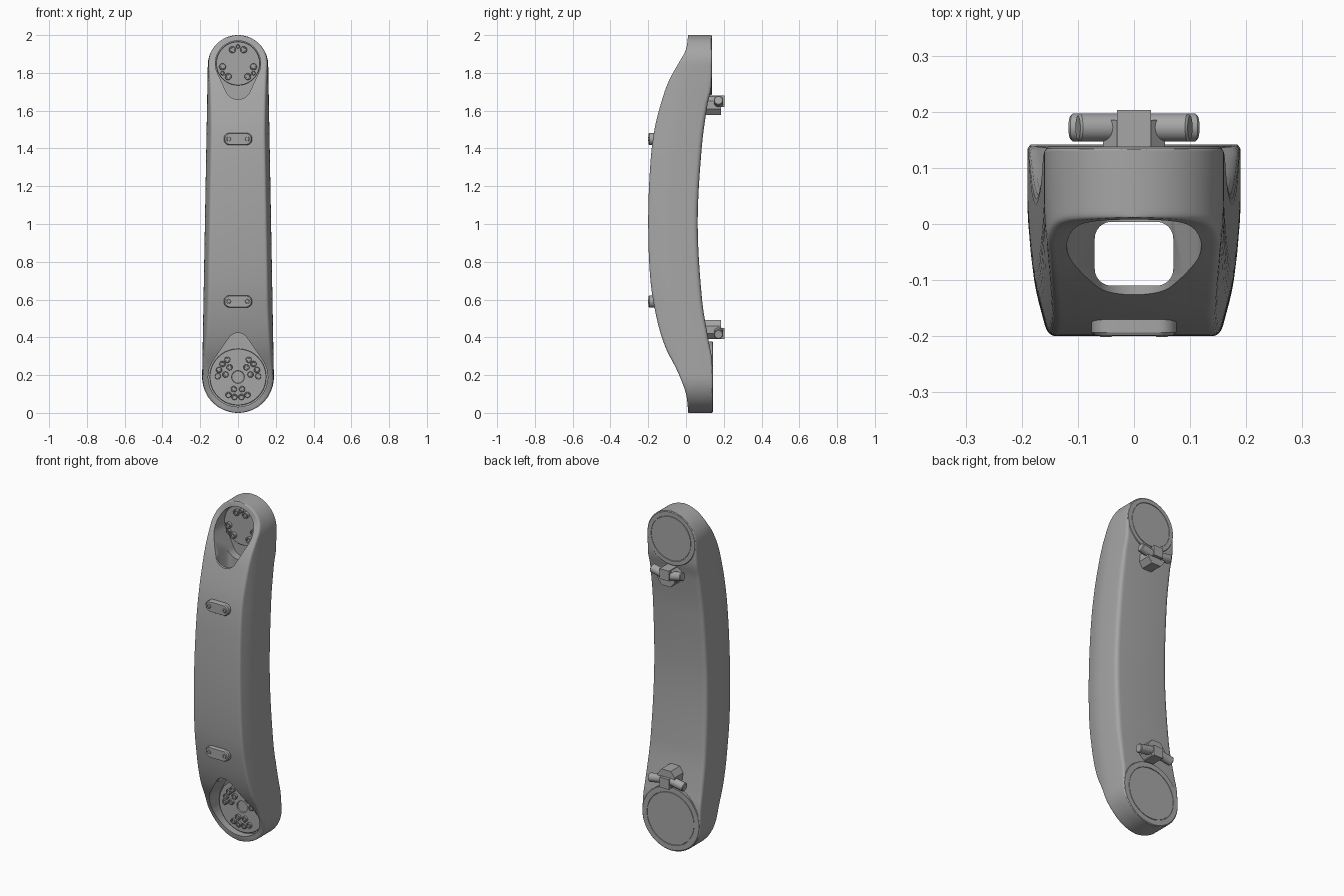
import bpy, bmesh, math
from mathutils import Vector

old = bpy.data.objects.get("Cube")
if old:
    bpy.data.objects.remove(old, do_unlink=True)

grey = bpy.data.materials.new("satin_grey")
grey.use_nodes = True
colour = (0.38, 0.38, 0.38, 1)
grey.diffuse_color = colour
grey.node_tree.nodes["Principled BSDF"].inputs["Base Color"].default_value = colour

LOW_Z, LOW_R, TOP_Z, TOP_R = 0.19, 0.19, 1.84, 0.16


def finish(name, bm, angle=30):
    bmesh.ops.recalc_face_normals(bm, faces=bm.faces)
    mesh = bpy.data.meshes.new(name)
    bm.to_mesh(mesh)
    bm.free()
    mesh.materials.append(grey)
    ob = bpy.data.objects.new(name, mesh)
    bpy.context.collection.objects.link(ob)
    smooth(ob, angle)
    return ob


def smooth(ob, angle=30):
    bpy.ops.object.select_all(action='DESELECT')
    ob.select_set(True)
    bpy.context.view_layer.objects.active = ob
    bpy.ops.object.shade_smooth_by_angle(angle=math.radians(angle))


def loft(name, rings, closed=False):
    bm = bmesh.new()
    rows = [[bm.verts.new(p) for p in ring] for ring in rings]
    n = len(rows[0])
    for a, b in zip(rows, rows[1:]):
        for i in range(n):
            j = (i + 1) % n
            bm.faces.new((a[i], a[j], b[j], b[i]))
    bm.faces.new(rows[0])
    bm.faces.new(rows[-1])
    return finish(name, bm)


def prism(name, outline, y0, y1, bevel=0):
    """Outline in x, z pushed from y0 (front) to y1; bevel shrinks the front rim."""
    cx = sum(p[0] for p in outline) / len(outline)
    cz = sum(p[1] for p in outline) / len(outline)

    def ring(y, inset):
        out = []
        for x, z in outline:
            d = Vector((x - cx, z - cz))
            d *= 1 - inset / d.length
            out.append((cx + d.x, y, cz + d.y))
        return out
    rings = [ring(y0, bevel)]
    if bevel:
        rings.append(ring(y0 + bevel, 0))
    return loft(name, rings + [ring(y1, 0)])


def capsule(z0, r0, z1, r1, steps=28):
    """Outline around a lower and an upper circle."""
    a = math.asin((r0 - r1) / (z1 - z0))
    pts = []
    for zc, r, start, end in ((z1, r1, a, math.pi - a), (z0, r0, math.pi - a, math.tau + a)):
        for i in range(steps + 1):
            t = start + (end - start) * i / steps
            pts.append((r * math.cos(t), zc + r * math.sin(t)))
    return pts


def lathe(name, x, z, profile, steps=64):
    """Turn (radius, y) points about an axis along y."""
    return loft(name, [[(x + r * math.cos(math.tau * i / steps), y,
                         z + r * math.sin(math.tau * i / steps))
                        for i in range(steps)] for r, y in profile])


def rod(name, a, b, r):
    a, b = Vector(a), Vector(b)
    d = (b - a).normalized()
    u = d.cross(Vector((0, 1, 0))).normalized()
    v = d.cross(u)
    ring = [(u * math.cos(math.tau * i / 24) + v * math.sin(math.tau * i / 24)) for i in range(24)]
    return loft(name, [[p + w * (r - e) for w in ring]
                       for p, e in ((a, 0), (b - d * 0.004, 0), (b, 0.004))])


def curve(pts, z):
    """Smooth curve through (z, y) points."""
    def slope(i):
        lo, hi = max(i - 1, 0), min(i + 1, len(pts) - 1)
        return (pts[hi][1] - pts[lo][1]) / (pts[hi][0] - pts[lo][0])
    for i in range(len(pts) - 1):
        (za, ya), (zb, yb) = pts[i], pts[i + 1]
        if z <= zb or i == len(pts) - 2:
            h = zb - za
            t = (z - za) / h
            return ((2*t**3 - 3*t*t + 1) * ya + (t**3 - 2*t*t + t) * h * slope(i)
                    + (3*t*t - 2*t**3) * yb + (t**3 - t*t) * h * slope(i + 1))


FRONT = [(0, .012), (.1, .0), (.22, -.045), (.35, -.11), (.5, -.155), (.7, -.188), (1, -.2),
         (1.3, -.19), (1.5, -.167), (1.68, -.12), (1.77, -.085), (1.85, -.04), (1.92, -.002), (2, .012)]
BACK = [(0, .138), (.28, .138), (.38, .12), (.6, .085), (1, .062), (1.4, .083), (1.64, .115),
        (1.72, .134), (2, .134)]


def half_width(z):
    if z < LOW_Z:
        return math.sqrt(max(LOW_R**2 - (z - LOW_Z)**2, 0))
    if z > TOP_Z:
        return math.sqrt(max(TOP_R**2 - (z - TOP_Z)**2, 0))
    return LOW_R + (TOP_R - LOW_R) * (z - LOW_Z) / (TOP_Z - LOW_Z)


def section(z):
    """Rounded cross-section with tapered front corners."""
    w = max(half_width(z), 0.004)
    yf, yb = curve(FRONT, z), curve(BACK, z)
    k = min(max(-yf / 0.17, 0), 1)
    cut = min(0.024 * k, w * 0.3)
    right = [(w - cut, yf, .014), (w, yf + .04 + .05 * k, .04), (w, yb, .005 + .022 * k)]
    corners = right + [(-x, y, r) for x, y, r in reversed(right)]
    pts = []
    for i, (x, y, r) in enumerate(corners):
        c = Vector((x, y))
        ends = []
        for q in (corners[i - 1], corners[(i + 1) % 6]):
            d = Vector(q[:2]) - c
            ends.append(c + d.normalized() * min(r, d.length * 0.45))
        for s in range(6):
            t = s / 5
            p = ends[0] * (1-t)**2 + c * (2*t*(1-t)) + ends[1] * t*t
            pts.append((p.x, p.y, z))
    return pts


# Curved arm body
heights = [LOW_Z - LOW_R * math.cos(math.pi / 2 * i / 20) for i in range(20)]
heights += [LOW_Z + (TOP_Z - LOW_Z) * i / 60 for i in range(61)]
heights += [TOP_Z + TOP_R * math.sin(math.pi / 2 * i / 20) for i in range(1, 21)]
body = loft("arm_body", [section(z) for z in heights])

# End pockets and the cable tunnel joining them
cutters = [prism("upper_pocket_cutter", capsule(1.73, .07, 1.85, .12), -.4, .05),
           prism("lower_pocket_cutter", capsule(.19, .158, .365, .058), -.4, .05)]
tunnel = []
for sx, sy, start in ((1, 1, 0), (-1, 1, 90), (-1, -1, 180), (1, -1, 270)):
    for i in range(7):
        t = math.radians(start + i * 15)
        tunnel.append((sx * .04 + .03 * math.cos(t), -.053 + sy * .027 + .03 * math.sin(t)))
cutters.append(loft("tunnel_cutter", [[(x, y, z) for x, y in tunnel] for z in (.3, 1.75)]))
for cutter in cutters:
    mod = body.modifiers.new("cut", 'BOOLEAN')
    mod.operation, mod.solver, mod.object = 'DIFFERENCE', 'EXACT', cutter
    bpy.context.view_layer.update()
    cut_mesh = bpy.data.meshes.new_from_object(body.evaluated_get(bpy.context.evaluated_depsgraph_get()))
    body.modifiers.clear()
    body.data = cut_mesh
    bpy.data.objects.remove(cutter, do_unlink=True)
smooth(body)

# Back lids with a fine groove, and mounting discs in the pockets
for name, z, r, y in (("upper", TOP_Z, TOP_R, .138), ("lower", LOW_Z, LOW_R, .142)):
    g = r * 0.8
    lathe(name + "_back_lid", 0, z, [(r - .003, .09), (r - .003, y - .003), (r - .006, y), (g + .003, y),
                                     (g + .002, y - .004), (g, y - .004), (g - .001, y), (.01, y)])
lathe("upper_mount_disc", 0, 1.85, [(.116, .07), (.116, .04), (.114, .038), (.01, .038)])
lathe("lower_mount_disc", 0, LOW_Z, [(.15, .07), (.15, .04), (.148, .038), (.034, .038),
                                     (.032, .044), (.01, .044)])


# Socket bolts in three groups on each disc
def bolt(name, x, z, r, y):
    lathe(name, x, z, [(r, y + .025), (r, y + .002), (r - .002, y), (r * .6, y),
                       (r * .55, y + .007), (r * .1, y + .007)], 16)


for group in range(3):
    up = 90 + 120 * group
    for off, rad, size in ((-21, .083, .018), (21, .083, .018), (0, .094, .011)):
        a = math.radians(up + off)
        bolt("upper_bolt", rad * math.cos(a), 1.845 + rad * math.sin(a), size, .02)
    for off, rad in ((-28, .107), (-10, .107), (10, .107), (28, .107), (-19, .068), (19, .068)):
        a = math.radians(up + 180 + off)
        bolt("lower_bolt", rad * math.cos(a), LOW_Z + rad * math.sin(a), .016, .024)

# Front pads with two screws each
for name, z in (("upper", 1.45), ("lower", .59)):
    flat = [(x - z, .0 + z + y) for y, x in capsule(z - .043, .0325, z + .043, .0325, 12)]
    flat = [(x, z + (y - z)) for x, y in flat]
    prism(name + "_front_pad", flat, -.199, -.12, .006)
    for x in (-.05, .05):
        bolt(name + "_pad_screw", x, z, .012, -.201)

# Back brackets with angled pins
for name, z, s, reach in (("upper", 1.63, 1, .1), ("lower", .44, -1, .113)):
    wide = [(.03, .045), (.055, .02), (.055, -.02), (.03, -.052)]
    wide += [(-x, h) for x, h in reversed(wide)]
    prism(name + "_bracket", [(x, z + s * h) for x, h in wide], .07, .185)
    prism(name + "_bracket_core", [(x, z + s * h) for x, h in
                                   ((-.03, -.01), (.03, -.01), (.03, .05), (-.03, .05))], .08, .203)
    for x in (-1, 1):
        rod(name + "_pin", (x * .02, .172, z + s * .008), (x * reach, .172, z + s * .025), .025)
